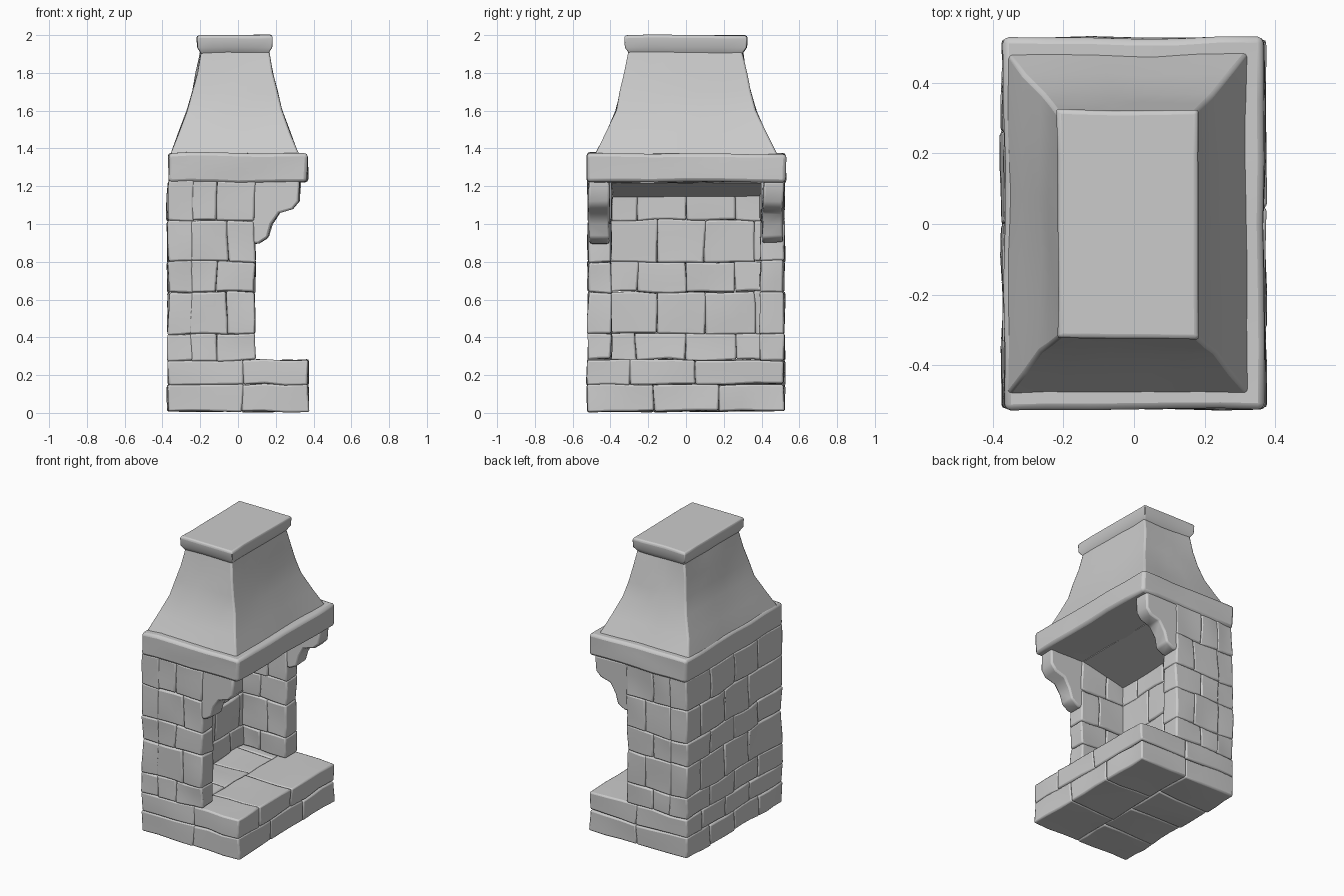
import bpy, bmesh, math, random
from mathutils import Vector, noise

random.seed(4)
if "Cube" in bpy.data.objects:
    bpy.data.objects.remove(bpy.data.objects["Cube"], do_unlink=True)

stone = bpy.data.materials.new("grey stone")
stone.use_nodes = True
GREY = (0.6, 0.6, 0.6, 1)
stone.diffuse_color = GREY
stone.node_tree.nodes["Principled BSDF"].inputs["Base Color"].default_value = GREY


def finish(bm, name, rough=0.012, bevel=0.01, angle=40):
    """Weather the surface, then bevel and smooth it."""
    for v in bm.verts:
        v.co += noise.noise_vector(v.co * 5) * rough
    bmesh.ops.recalc_face_normals(bm, faces=bm.faces)
    mesh = bpy.data.meshes.new(name)
    bm.to_mesh(mesh)
    bm.free()
    mesh.materials.append(stone)
    obj = bpy.data.objects.new(name, mesh)
    bpy.context.collection.objects.link(obj)
    if bevel:
        mod = obj.modifiers.new("worn edges", 'BEVEL')
        mod.width, mod.segments, mod.limit_method = bevel, 2, 'ANGLE'
        mod.angle_limit = math.radians(40)
    bpy.ops.object.select_all(action='DESELECT')
    obj.select_set(True)
    bpy.context.view_layer.objects.active = obj
    bpy.ops.object.shade_smooth_by_angle(angle=math.radians(angle))
    return obj


def block(bm, lo, hi, cuts=2, loose=0.004):
    """One stone with slightly uneven faces."""
    lo, hi = Vector(lo), Vector(hi)
    verts = bmesh.ops.create_cube(bm, size=1)["verts"]
    for v in verts:
        unit = v.co + Vector((0.5, 0.5, 0.5))
        v.co = [a + (b - a) * t + random.uniform(-loose, loose)
                for a, b, t in zip(lo, hi, unit)]
    edges = list({e for v in verts for e in v.link_edges})
    bmesh.ops.subdivide_edges(bm, edges=edges, cuts=cuts, use_grid_fill=True)


def course(bm, lo, hi, axis, count, shift):
    """A row of stones along one axis, staggered by shift."""
    a, b = lo[axis], hi[axis]
    step = (b - a) / count
    joints = [a] + [a + step * (i + shift) for i in range(1, count)] + [b]
    for s, e in zip(joints, joints[1:]):
        p, q = list(lo), list(hi)
        p[axis], q[axis] = s, e
        block(bm, p, q)


# Hearth: two courses of large stones, split front and back
bm = bmesh.new()
for z0, z1, shift in ((0.01, 0.15, 0), (0.15, 0.28, 0.35)):
    course(bm, (-0.37, -0.52, z0), (0.02, 0.52, z1), 1, 4, shift)
    course(bm, (0.02, -0.52, z0), (0.37, 0.52, z1), 1, 3, -shift)
finish(bm, "hearth")

# Back wall and the two side walls, laid in staggered courses
LEVELS = [0.28, 0.42, 0.64, 0.8, 1.02, 1.23]
bm = bmesh.new()
for i, (z0, z1) in enumerate(zip(LEVELS, LEVELS[1:])):
    course(bm, (-0.37, -0.52, z0), (-0.24, 0.52, z1), 1, 4, 0.4 * (i % 2))
finish(bm, "back_wall")
for side, name in ((-1, "right_wall"), (1, "left_wall")):
    bm = bmesh.new()
    y0, y1 = sorted((side * 0.395, side * 0.52))
    for i, (z0, z1) in enumerate(zip(LEVELS, LEVELS[1:])):
        course(bm, (-0.25, y0, z0), (0.09, y1, z1), 0, 2, 0.35 * (i % 2) - 0.2)
    finish(bm, name)

# Stepped corbels carrying the mantel
CORBEL = [(0.05, 0.9), (0.11, 0.9), (0.16, 0.93), (0.18, 1.0), (0.22, 1.06),
          (0.29, 1.08), (0.325, 1.12), (0.33, 1.23), (0.05, 1.23)]
for side, name in ((-1, "right_corbel"), (1, "left_corbel")):
    bm = bmesh.new()
    face = bm.faces.new([bm.verts.new((x, side * 0.405, z)) for x, z in CORBEL])
    out = bmesh.ops.extrude_face_region(bm, geom=[face])["geom"]
    moved = [g for g in out if isinstance(g, bmesh.types.BMVert)]
    bmesh.ops.translate(bm, verts=moved, vec=(0, side * 0.11, 0))
    finish(bm, name, bevel=0.012, angle=50)

# Sloping smoke shelf under the mantel
bm = bmesh.new()
SHELF = [(-0.26, 1.14), (0.08, 1.215), (0.08, 1.25), (-0.26, 1.25)]
face = bm.faces.new([bm.verts.new((x, -0.4, z)) for x, z in SHELF])
out = bmesh.ops.extrude_face_region(bm, geom=[face])["geom"]
bmesh.ops.translate(bm, verts=[g for g in out if isinstance(g, bmesh.types.BMVert)],
                    vec=(0, 0.8, 0))
finish(bm, "smoke_shelf", bevel=0)

# Mantel slab
bm = bmesh.new()
block(bm, (-0.368, -0.525, 1.22), (0.367, 0.525, 1.375), cuts=5)
finish(bm, "mantel", rough=0.01, bevel=0.018)


def tower(name, rings, rough, bevel):
    """Stack of rectangular rings: z, x min, x max, y half width."""
    bm = bmesh.new()
    loops = []
    n = 5
    for z, x0, x1, y in rings:
        corners = [Vector(c) for c in ((x0, -y, z), (x1, -y, z), (x1, y, z), (x0, y, z))]
        loops.append([bm.verts.new(corners[k].lerp(corners[(k + 1) % 4], j / n))
                      for k in range(4) for j in range(n)])
    for a, b in zip(loops, loops[1:]):
        for k in range(len(a)):
            m = (k + 1) % len(a)
            bm.faces.new((a[k], a[m], b[m], b[k]))
    bm.faces.new(loops[0])
    bm.faces.new(loops[-1])
    return finish(bm, name, rough, bevel)


# Flared hood and its cap
tower("hood", [(1.36, -0.36, 0.325, 0.485), (1.48, -0.315, 0.275, 0.425),
               (1.6, -0.27, 0.23, 0.37), (1.7, -0.24, 0.205, 0.343),
               (1.8, -0.217, 0.184, 0.32), (1.92, -0.197, 0.163, 0.3)], 0.012, 0.01)
tower("hood_cap", [(1.9, -0.195, 0.16, 0.298), (1.935, -0.215, 0.18, 0.322),
                   (1.99, -0.218, 0.183, 0.325), (2.0, -0.21, 0.175, 0.317)], 0.005, 0.006)
